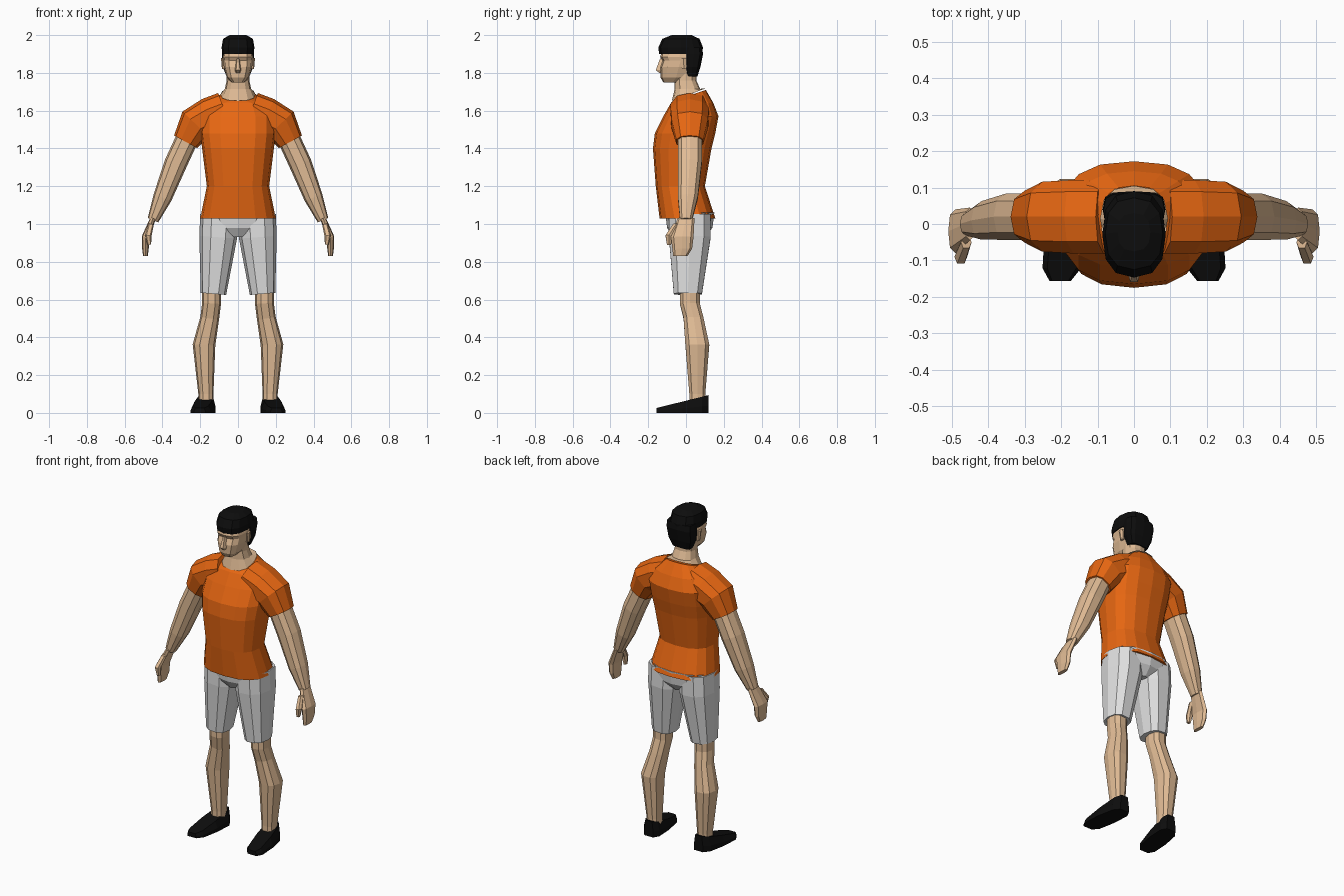
import bpy
import bmesh
from math import cos, sin, pi, copysign
from mathutils import Vector

default_cube = bpy.data.objects.get("Cube")
if default_cube:
    bpy.data.objects.remove(default_cube)


def make_material(name, red, green, blue):
    material = bpy.data.materials.new(name)
    material.use_nodes = True
    colour = (red, green, blue, 1)
    material.diffuse_color = colour
    shader = next(node for node in material.node_tree.nodes if node.type == "BSDF_PRINCIPLED")
    shader.inputs["Base Color"].default_value = colour
    return material


skin = make_material("skin", .75, .5, .3)
orange = make_material("orange_cloth", .8, .135, .006)
white = make_material("white_cloth", .75, .75, .75)
black = make_material("black", .004, .004, .004)


def ring(centre, across, depth, sides, power):
    """Closed oval of points; a lower power makes it squarer."""
    def bend(value):
        return copysign(abs(value) ** power, value)

    angles = [2 * pi * step / sides for step in range(sides)]
    return [Vector(centre) + Vector(across) * bend(cos(angle)) + Vector(depth) * bend(sin(angle))
            for angle in angles]


def loft(name, rings, material):
    """Join equal rings into one closed, flat-shaded solid."""
    mesh = bpy.data.meshes.new(name)
    bm = bmesh.new()
    layers = [[bm.verts.new(point) for point in points] for points in rings]
    for low, high in zip(layers, layers[1:]):
        for index in range(len(low)):
            before = index - 1
            bm.faces.new((low[before], low[index], high[index], high[before]))
    bm.faces.new(layers[0])
    bm.faces.new(layers[-1])
    bmesh.ops.recalc_face_normals(bm, faces=bm.faces)
    bm.to_mesh(mesh)
    bm.free()
    mesh.materials.append(material)
    bpy.context.collection.objects.link(bpy.data.objects.new(name, mesh))


def trunk(name, material, rows, tilt=0, sides=12, power=.8):
    """Central part; rows of height, half width, front and back. The tilt lifts the last ring's back."""
    rings = []
    for row in rows:
        height, width, front, back = row
        rise = tilt if row is rows[-1] else 0
        rings.append(ring((0, (front + back) / 2, height), (width, 0, 0),
                          (0, (back - front) / 2, rise), sides, power))
    loft(name, rings, material)


def limb(name, material, ratio, rows, sides=10, power=.8):
    """Mirrored pair; rows of x, y, z and width, with rings square to the path."""
    points = [Vector(row[:3]) for row in rows]
    for label, side in (("left_", 1), ("right_", -1)):
        rings = []
        for index, (x, y, z, width) in enumerate(rows):
            path = points[min(index + 1, len(rows) - 1)] - points[max(index - 1, 0)]
            path.y = 0
            path.normalize()
            half = width / 2
            rings.append(ring((side * x, y, z), (-side * path.z * half, 0, path.x * half),
                              (0, half * ratio, 0), sides, power))
        loft(label + name, rings, material)


# Shirt body with a raised back neckline, and sleeves
trunk("shirt_body", orange, [
    (1.03, .2, -.14, .155),
    (1.2, .165, -.16, .1),
    (1.4, .19, -.175, .135),
    (1.48, .2, -.165, .155),
    (1.57, .2, -.12, .172),
    (1.64, .16, -.08, .145),
    (1.68, .09, -.07, .105),
], tilt=.03, sides=16)

limb("sleeve", orange, 1.05, [
    (.07, .02, 1.6, .2),
    (.15, .02, 1.57, .2),
    (.225, .02, 1.53, .19),
    (.277, .02, 1.435, .14),
])

# Shorts: seat and two legs
trunk("shorts_seat", white, [
    (1.06, .19, -.11, .15),
    (.98, .14, -.1, .14),
    (.93, .03, -.07, .1),
])
limb("shorts_leg", white, 1.15, [
    (.1, .02, 1.05, .2),
    (.105, .02, .93, .2),
    (.13, .01, .63, .135),
])

# Lower legs: knee, shin, calf and ankle
limb("leg", skin, 1.1, [
    (.14, .02, .66, .1),
    (.14, .02, .58, .1),
    (.15, .04, .5, .1),
    (.18, .06, .36, .12),
    (.17, .06, .1, .08),
    (.17, .06, .05, .08),
])

# Arms, flat hands and thumbs
limb("arm", skin, 1.1, [
    (.27, .02, 1.45, .12),
    (.33, .02, 1.32, .12),
    (.4, .01, 1.14, .1),
    (.45, 0, 1.02, .06),
])
limb("hand", skin, 3, [
    (.45, 0, 1.03, .03),
    (.49, -.02, .93, .04),
    (.49, -.02, .87, .035),
    (.49, -.03, .83, .025),
], sides=8)
limb("thumb", skin, 1.2, [
    (.46, -.05, 1, .03),
    (.475, -.09, .94, .035),
    (.47, -.09, .89, .02),
], sides=6)

# Neck, with the bare collar spreading to the shirt opening
trunk("neck", skin, [
    (1.82, .06, -.06, .055),
    (1.76, .06, -.06, .055),
    (1.715, .07, -.06, .075),
    (1.685, .093, -.075, .105),
], tilt=.033)

# Head, nose and ears
trunk("head", skin, [
    (1.75, .035, -.12, -.02),
    (1.775, .058, -.135, .03),
    (1.83, .075, -.138, .06),
    (1.865, .077, -.125, .07),
    (1.885, .08, -.137, .07),
    (1.97, .06, -.11, .05),
], power=.7)
trunk("nose", skin, [
    (1.8, .014, -.145, -.1),
    (1.815, .018, -.163, -.1),
    (1.875, .008, -.14, -.1),
], sides=6)
limb("ear", skin, 1.3, [
    (.075, -.01, 1.82, .02),
    (.075, -.015, 1.88, .03),
], sides=6)

# Hair: cap above the hairline, longer part behind the ears
trunk("hair_cap", black, [
    (1.9, .083, -.142, .085),
    (1.935, .087, -.147, .09),
    (1.98, .079, -.125, .072),
    (2, .045, -.075, .03),
])
trunk("hair_back", black, [
    (1.78, .06, 0, .06),
    (1.83, .08, -.01, .076),
    (1.9, .086, -.01, .09),
    (1.935, .084, -.01, .085),
], power=.55)

# Shoes: toes turned out, uppers rising towards the heel
for label, side in (("left_", 1), ("right_", -1)):
    layers = []
    for lift, pinch in ((0, 1), (.4, 1), (1, .75)):
        layers.append(ring((side * .185, -.018, lift * .06), (side * .06 * pinch, 0, 0),
                           (-side * .018, .142, lift * .035), 10, .6))
    loft(label + "shoe", layers, black)
